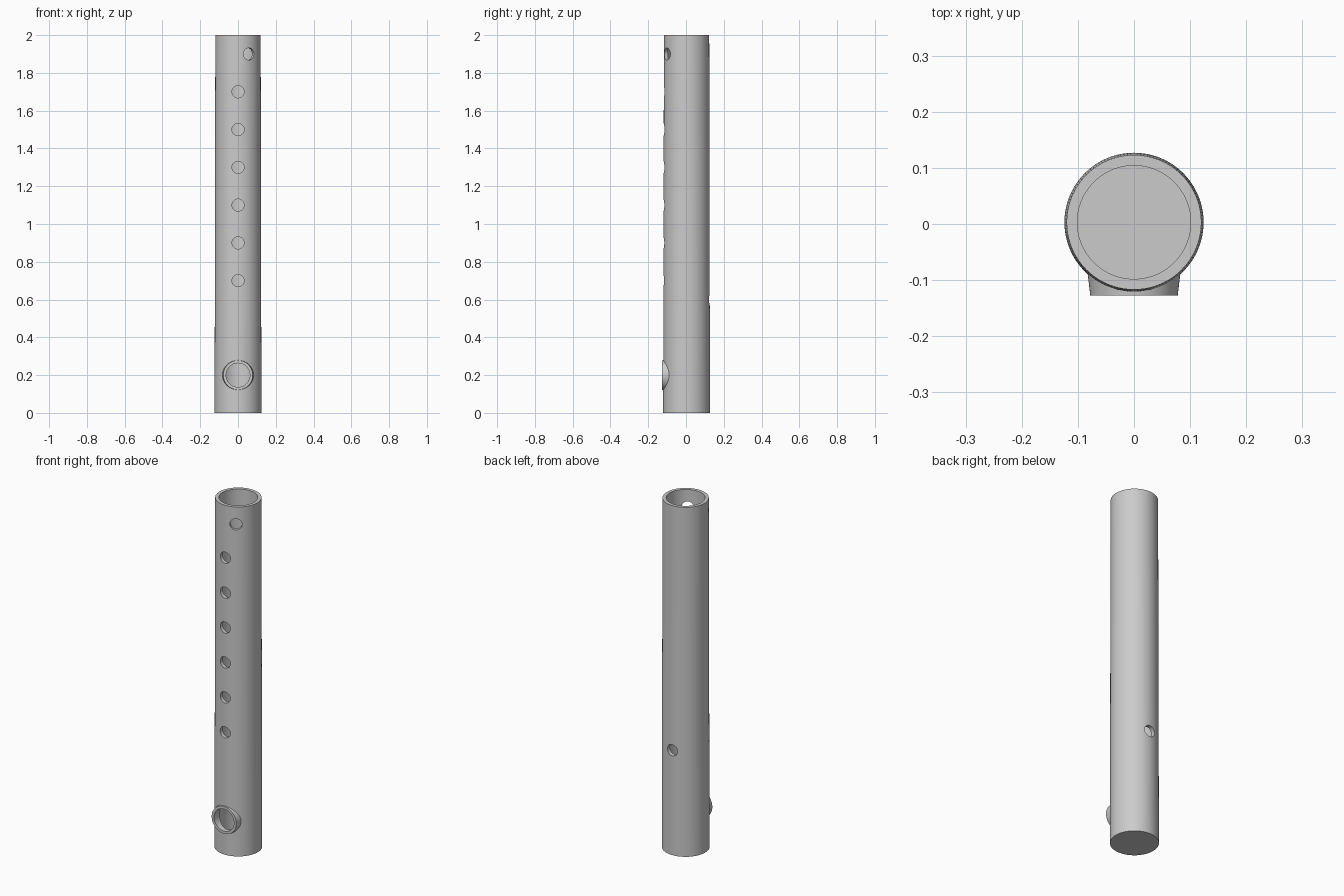
import bpy
from math import radians, sin, cos, pi
from mathutils import Vector

cube = bpy.data.objects.get("Cube")
if cube:
    bpy.data.objects.remove(cube, do_unlink=True)

grey = bpy.data.materials.new("plain grey")
grey.use_nodes = True
COLOUR = (0.6, 0.6, 0.6, 1)
grey.diffuse_color = COLOUR
grey.node_tree.nodes["Principled BSDF"].inputs["Base Color"].default_value = COLOUR

AXIS_Y = 0.003


def cone(name, r_start, r_end, start, end, sides=64):
    """Solid round bar from start to end."""
    start, end = Vector(start), Vector(end)
    span = end - start
    bpy.ops.mesh.primitive_cone_add(vertices=sides, radius1=r_start, radius2=r_end,
                                    depth=span.length, location=(start + end) / 2,
                                    rotation=span.to_track_quat('Z', 'Y').to_euler())
    ob = bpy.context.object
    ob.name = name
    ob.data.materials.append(grey)
    return ob


def combine(target, other, operation):
    """Apply a boolean and discard the helper."""
    other.hide_render = True
    mod = target.modifiers.new("cut", 'BOOLEAN')
    mod.operation, mod.object, mod.solver = operation, other, 'EXACT'
    bpy.context.view_layer.objects.active = target
    bpy.ops.object.modifier_apply(modifier=mod.name)
    bpy.data.objects.remove(other, do_unlink=True)


def radial(angle, distance, z):
    """Point around the tube; angle is measured from the front."""
    return (sin(angle) * distance, AXIS_Y - cos(angle) * distance, z)


# Tapered body with a round lip standing out at the front
tube = cone("flute_tube", 0.124, 0.12, (0, AXIS_Y, 0), (0, AXIS_Y, 2), 128)
lip = cone("mouth_lip", 0.087, 0.078, (0, -0.05, 0.2), (0, -0.127, 0.2))
combine(tube, lip, 'UNION')

# Bore, open at the top and closed at the foot
bore = cone("bore_cutter", 0.101, 0.101, (0, AXIS_Y, 0.03), (0, AXIS_Y, 2.1), 128)
combine(tube, bore, 'DIFFERENCE')

# Mouth hole, finger holes, thumb hole and offset top hole
holes = [(0, 0.2, 0.063), (pi, 0.6, 0.032), (radians(29), 1.9, 0.032)]
holes += [(0, 0.7 + 0.2 * i, 0.032) for i in range(6)]
for angle, z, radius in holes:
    cutter = cone("hole_cutter", radius, radius, radial(angle, 0.04, z),
                  radial(angle, 0.2, z), 48)
    combine(tube, cutter, 'DIFFERENCE')

bpy.ops.object.select_all(action='DESELECT')
tube.select_set(True)
bpy.context.view_layer.objects.active = tube
bpy.ops.object.shade_smooth_by_angle(angle=radians(30))
